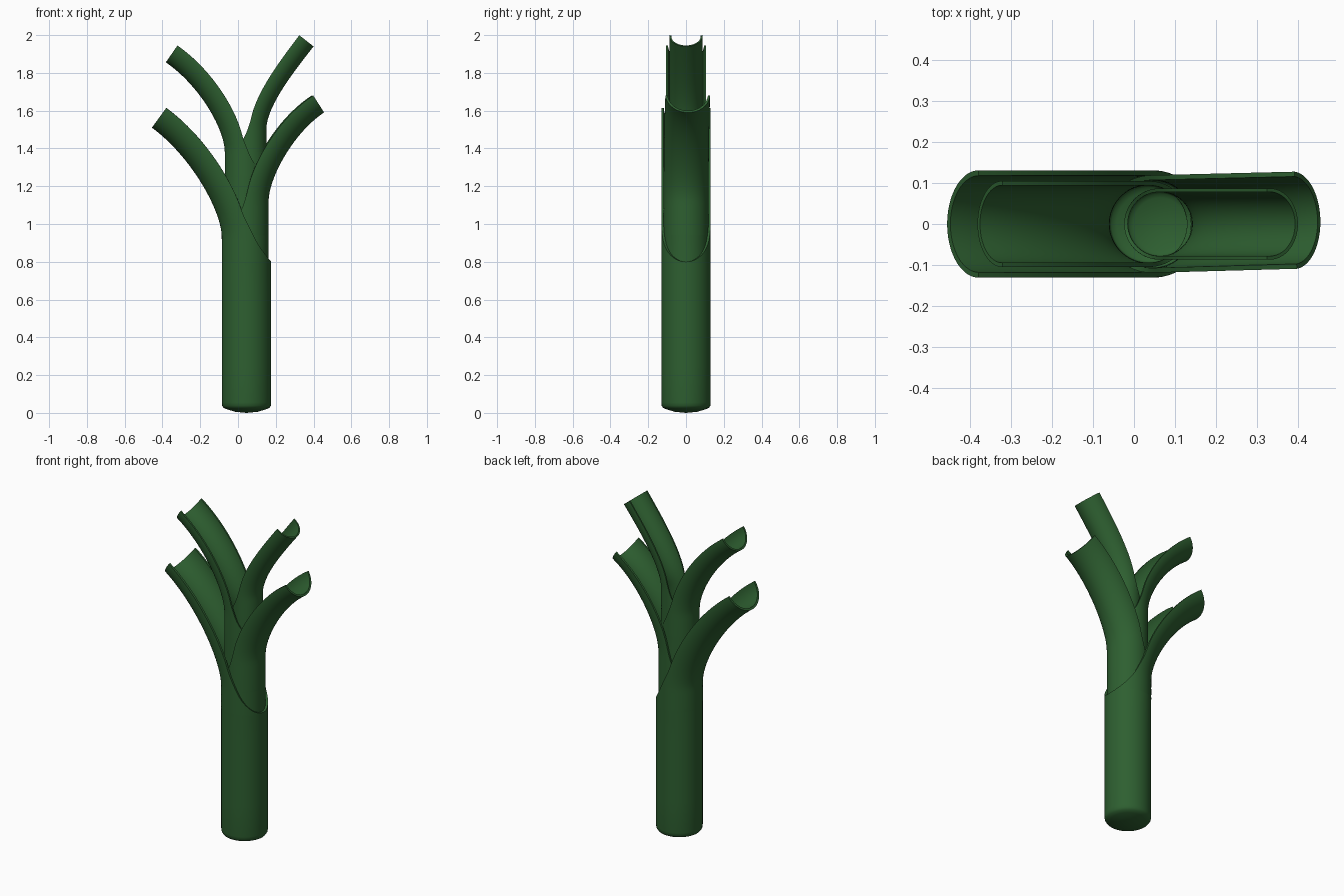
import bpy, bmesh, math
from mathutils import Vector, Matrix

if "Cube" in bpy.data.objects:
    bpy.data.objects.remove(bpy.data.objects["Cube"])

green = bpy.data.materials.new("leaf_green")
green.diffuse_color = (0.027, 0.115, 0.03, 1)
green.use_nodes = True
green.node_tree.nodes["Principled BSDF"].inputs["Base Color"].default_value = green.diffuse_color
SEG = 40


def bezier(pts, t):
    """Point and tangent of a cubic in the xz plane."""
    a, b, c, d = [Vector((x, 0, z)) for x, z in pts]
    u = 1 - t
    p = a*u**3 + 3*b*u*u*t + 3*c*u*t*t + d*t**3
    tan = (b - a)*u*u + 2*(c - b)*u*t + (d - c)*t*t
    return p, tan.normalized()


def leaf(name, r, base, opening, tip_depth, path, turn=0):
    """Tubular sheath that opens into a half-round leaf; path is its back line."""
    side = 1 if path[0][0] < path[3][0] else -1
    x0, z1 = path[0]
    k = r / 0.13
    length = sum((bezier(path, (i+1)/20)[0] - bezier(path, i/20)[0]).length
                 for i in range(20))
    end = z1 + length
    span = 0.27 * k                      # length of the opening cut

    # Rows: height along the leaf and radius (rounded bottom first)
    rows = [(base, 0), (base + .006*k, .06*k), (base + .018*k, .1*k),
            (base + .026*k, .12*k), (base + .038*k, .128*k), (base + .055*k, r)]
    rows += [(base + .055*k + (opening - base - .055*k)*i/4, r) for i in range(1, 5)]
    rows += [(opening + span*(i/14)**2, r) for i in range(1, 15)]
    s0 = opening + span
    rows += [(s0 + (end - s0)*i/20, r) for i in range(1, 21)]

    bm = bmesh.new()
    grid = []
    for s, rad in rows:
        if s <= z1:
            p, tan = Vector((x0, 0, s)), Vector((0, 0, 1))
        else:
            p, tan = bezier(path, min(1, (s - z1)/length))
        n = Vector((-side*tan.z, 0, side*tan.x))
        centre = p + n*r
        t = min(1, max(0, (s - opening)/span))
        f = min(1, max(0, (s - s0)/(end - s0)))
        depth = 1 + (1 - t)**1.8 + f*(tip_depth/r - 1)
        a = math.acos(max(-1, min(1, 1 - depth)))
        ring = []
        for j in range(SEG + 1):
            phi = -a + 2*a*j/SEG
            ring.append(bm.verts.new(centre - n*rad*math.cos(phi)
                                     + Vector((0, rad*math.sin(phi), 0))))
        grid.append(ring)
    for lo, hi in zip(grid, grid[1:]):
        for j in range(SEG):
            q = [lo[j], lo[j+1], hi[j+1], hi[j]]
            bm.faces.new(q if side > 0 else q[::-1])
    bmesh.ops.remove_doubles(bm, verts=bm.verts, dist=1e-5)
    bmesh.ops.rotate(bm, verts=bm.verts, cent=(x0 - side*r, 0, 0),
                     matrix=Matrix.Rotation(math.radians(turn), 3, 'Z'))

    me = bpy.data.meshes.new(name)
    bm.to_mesh(me)
    bm.free()
    me.materials.append(green)
    ob = bpy.data.objects.new(name, me)
    bpy.context.collection.objects.link(ob)
    # Leaf wall thickness
    mod = ob.modifiers.new("wall", 'SOLIDIFY')
    mod.thickness = 0.1*r
    mod.offset = -1
    bpy.ops.object.select_all(action='DESELECT')
    ob.select_set(True)
    bpy.context.view_layer.objects.active = ob
    bpy.ops.object.modifier_apply(modifier=mod.name)
    bpy.ops.object.shade_smooth_by_angle(angle=math.radians(40))


# Four nested leaves, outermost first, alternating left and right
leaf("outer_left_leaf", .131, 0, .80, .129,
     [(-.086, .93), (-.086, 1.07), (-.25, 1.36), (-.456, 1.51)])
leaf("outer_right_leaf", .119, .22, .94, .108,
     [(.162, 1.12), (.162, 1.24), (.29, 1.48), (.455, 1.59)], turn=1.5)
leaf("inner_left_leaf", .105, .65, 1.25, .108,
     [(-.07, 1.38), (-.07, 1.5), (-.2, 1.73), (-.382, 1.856)])
leaf("inner_right_leaf", .087, .92, 1.38, .096,
     [(.15, 1.5), (.15, 1.62), (.29, 1.80), (.40, 1.94)])
